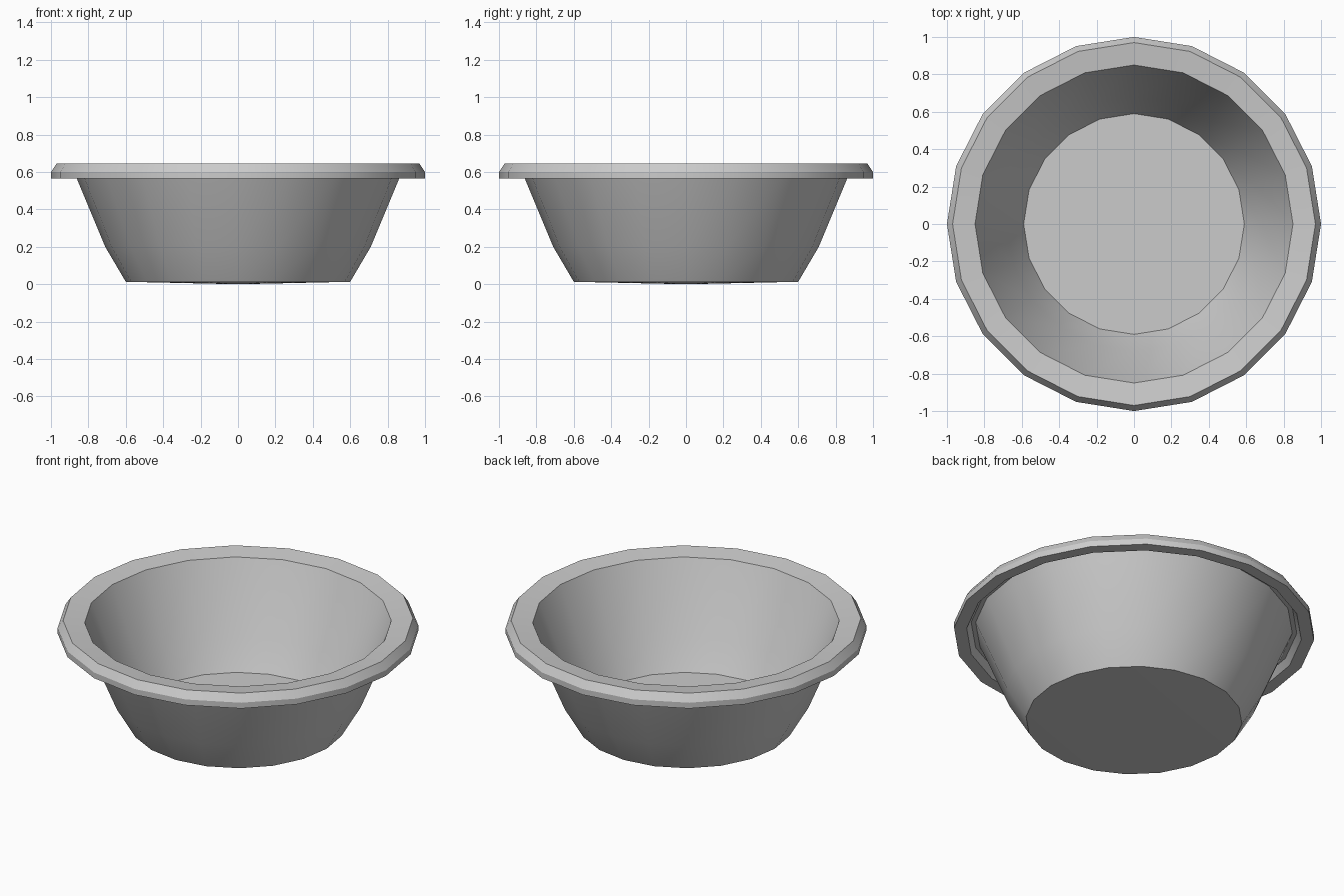
import bpy, bmesh
from math import cos, sin, pi, radians

if "Cube" in bpy.data.objects:
    bpy.data.objects.remove(bpy.data.objects["Cube"])

SIDES = 20

# Closed half-section (radius, height), from underside centre to floor centre
PROFILE = [
    (0.0, 0.0), (0.60, 0.013),                    # slightly bulged base
    (0.71, 0.20), (0.86, 0.56), (0.88, 0.605),    # outer wall
    (0.905, 0.605), (0.93, 0.565),                # hollow under the lip
    (1.0, 0.565), (1.0, 0.60), (0.97, 0.645),     # lip edge and bevel
    (0.85, 0.63),                                 # lip top
    (0.68, 0.215), (0.59, 0.045), (0.0, 0.045),   # inner wall and floor
]


def lathe(name, profile, sides):
    bm = bmesh.new()
    rings = []
    for r, z in profile:
        n = sides if r > 0 else 1
        rings.append([bm.verts.new((r * cos(2 * pi * i / sides),
                                    r * sin(2 * pi * i / sides), z))
                      for i in range(n)])
    for a, b in zip(rings, rings[1:]):
        for i in range(sides):
            j = (i + 1) % sides
            quad = [a[i % len(a)], a[j % len(a)], b[j % len(b)], b[i % len(b)]]
            bm.faces.new(list(dict.fromkeys(quad)))
    bmesh.ops.recalc_face_normals(bm, faces=bm.faces)
    mesh = bpy.data.meshes.new(name)
    bm.to_mesh(mesh)
    bm.free()
    obj = bpy.data.objects.new(name, mesh)
    bpy.context.collection.objects.link(obj)
    return obj


# Bowl with rolled lip
bowl = lathe("bowl", PROFILE, SIDES)
bpy.context.view_layer.objects.active = bowl
bowl.select_set(True)
bpy.ops.object.shade_smooth_by_angle(angle=radians(30))
